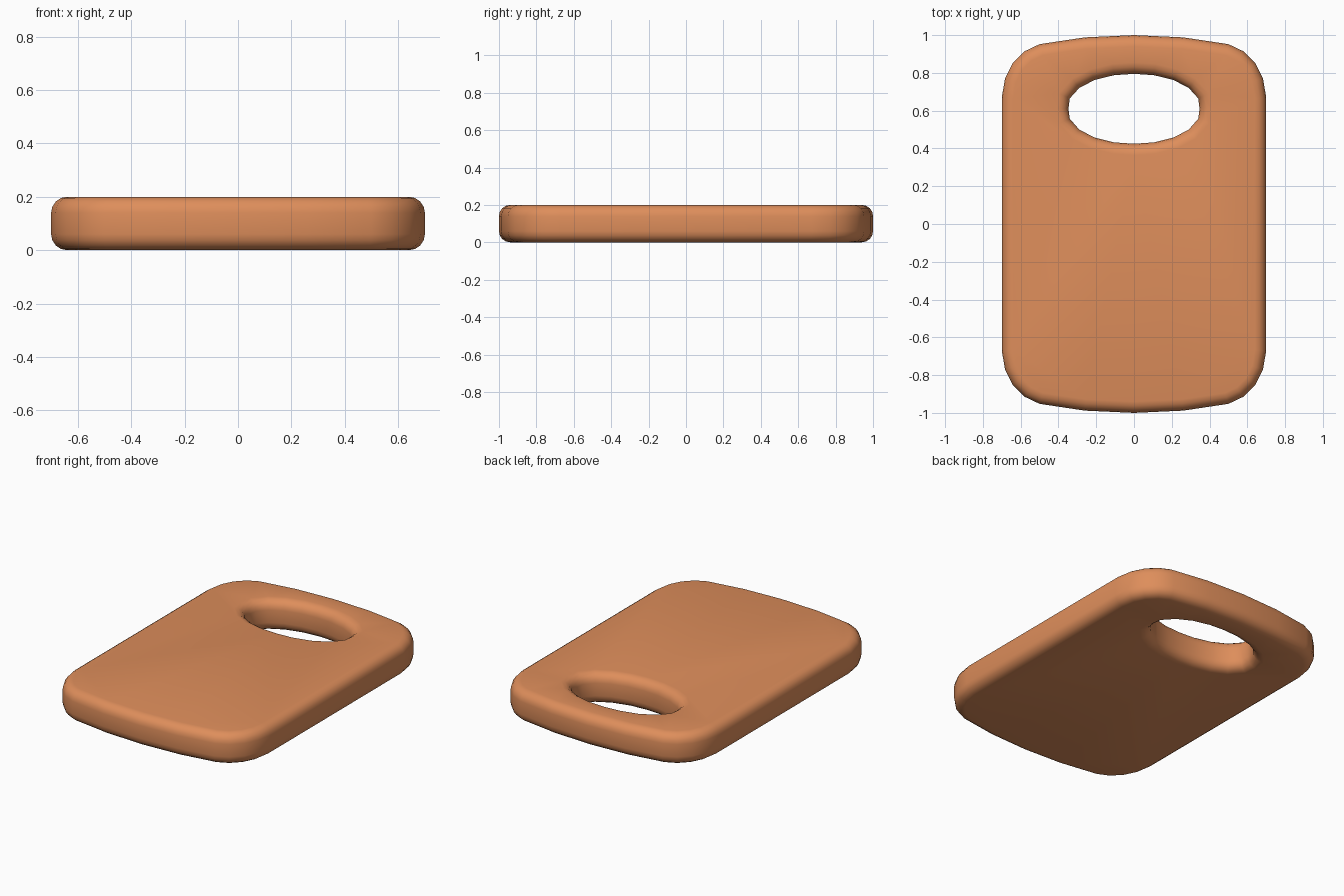
import bpy, bmesh, math
from mathutils import Vector

if "Cube" in bpy.data.objects:
    bpy.data.objects.remove(bpy.data.objects["Cube"])

HEIGHT, ROUND = 0.2, 0.06

# Quarter of the board outline, from top centre to the right side
quarter = [(0.26, 0.988), (0.5, 0.952), (0.578, 0.915), (0.643, 0.85),
           (0.683, 0.77), (0.7, 0.67)]
right = [(0, 1)] + quarter + [(x, -y) for x, y in reversed(quarter)] + [(0, -1)]
# Right half of the handle hole
hole_right = [(0, 0.795), (0.105, 0.788), (0.21, 0.762), (0.29, 0.72), (0.34, 0.665),
              (0.347, 0.61), (0.34, 0.557), (0.29, 0.5), (0.21, 0.458),
              (0.105, 0.432), (0, 0.425)]


def closed(half):
    """Mirror a half outline to a clockwise loop."""
    return half + [(-x, y) for x, y in reversed(half[1:-1])]


def inset_directions(loop):
    """Mitred direction to the left of travel at every point."""
    out = []
    pts = [Vector(p) for p in loop]
    for i, p in enumerate(pts):
        a = (p - pts[i - 1]).normalized()
        b = (pts[(i + 1) % len(pts)] - p).normalized()
        na, nb = Vector((-a.y, a.x)), Vector((-b.y, b.x))
        n = (na + nb).normalized()
        out.append(n / max(n.dot(na), 0.5))
    return out


# Rounded edge section: (inset, height)
arc = [(ROUND * (1 - math.cos(t)), ROUND * (1 - math.sin(t)))
       for t in [math.radians(a) for a in (90, 67.5, 45, 22.5, 0)]]
section = arc + [(d, HEIGHT - z) for d, z in reversed(arc)]

bm = bmesh.new()
bottom_edges, top_edges = [], []
outer = list(reversed(closed(right)))
hole = closed(hole_right)
for loop in (outer, hole):
    dirs = inset_directions(loop)
    rings = [[bm.verts.new((p[0] + n.x * d, p[1] + n.y * d, z))
              for p, n in zip(loop, dirs)] for d, z in section]
    count = len(loop)
    for lo, hi in zip(rings, rings[1:]):
        for i in range(count):
            j = (i + 1) % count
            bm.faces.new((lo[i], lo[j], hi[j], hi[i]))
    for ring, store in ((rings[0], bottom_edges), (rings[-1], top_edges)):
        store += [bm.edges.get((ring[i], ring[(i + 1) % count])) for i in range(count)]

# Flat top and bottom faces around the hole
for edges, up in ((bottom_edges, -1), (top_edges, 1)):
    bmesh.ops.triangle_fill(bm, use_beauty=True, use_dissolve=False,
                            edges=edges, normal=(0, 0, up))
bmesh.ops.recalc_face_normals(bm, faces=bm.faces[:])
for f in bm.faces:
    f.smooth = True

mesh = bpy.data.meshes.new("cutting_board")
bm.to_mesh(mesh)
bm.free()
board = bpy.data.objects.new("cutting_board", mesh)
bpy.context.collection.objects.link(board)

wood = bpy.data.materials.new("warm_wood")
wood.diffuse_color = (0.73, 0.27, 0.105, 1)
wood.use_nodes = True
wood.node_tree.nodes["Principled BSDF"].inputs["Base Color"].default_value = wood.diffuse_color
mesh.materials.append(wood)
